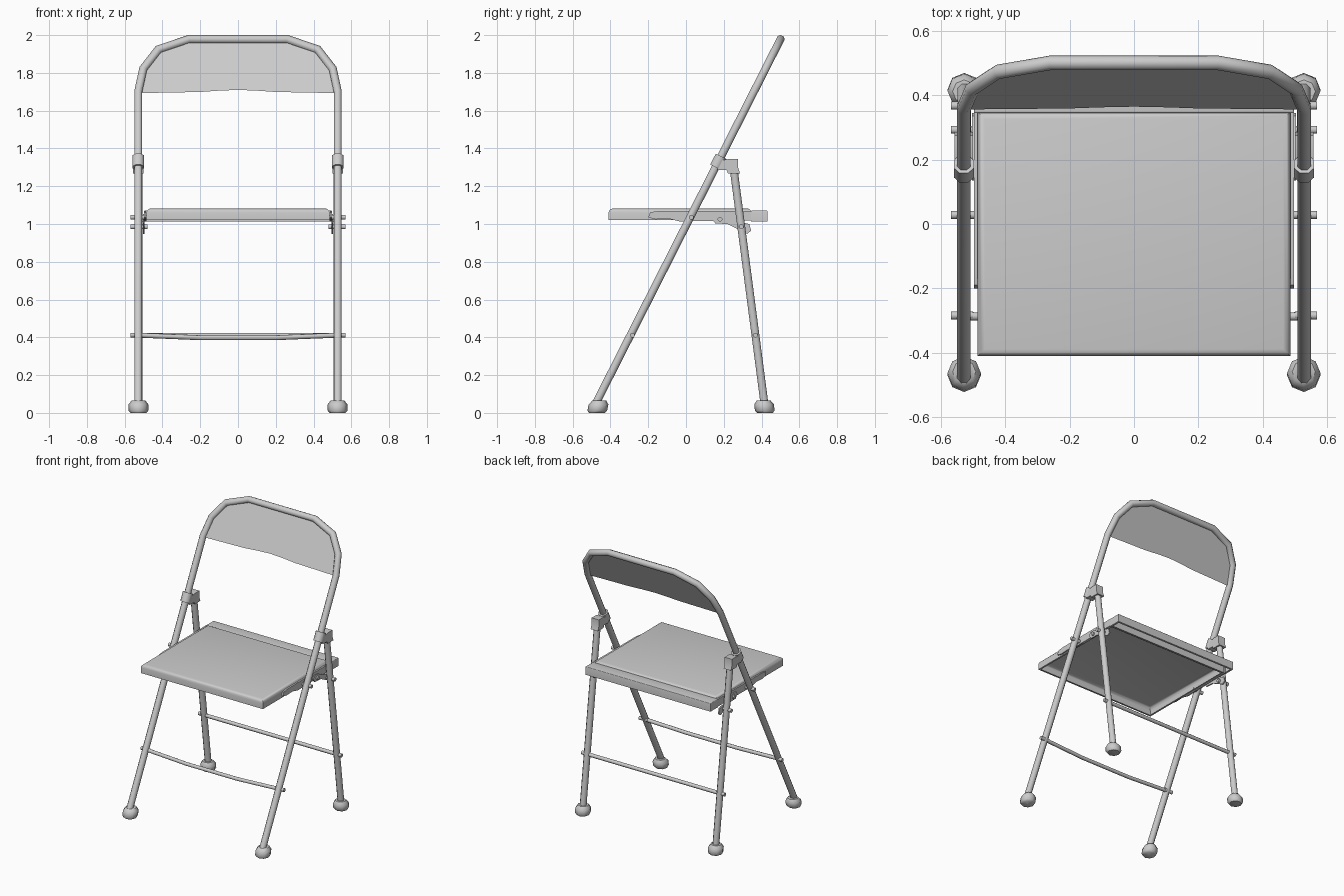
import bpy, bmesh
from math import cos, sin, pi
from mathutils import Matrix, Vector

if "Cube" in bpy.data.objects:
    bpy.data.objects.remove(bpy.data.objects["Cube"])


def front_y(z):  # slanted plane of the front frame
    return 0.022 + 0.507 * (z - 1.035)


def rear_y(z):   # slanted line of the rear legs
    return 0.415 - 0.131 * (z - 0.05)


def finish(name, bm, mirror=False, smooth=True, fix=True):
    if fix:
        bmesh.ops.recalc_face_normals(bm, faces=bm.faces)
    me = bpy.data.meshes.new(name)
    bm.to_mesh(me)
    bm.free()
    ob = bpy.data.objects.new(name, me)
    bpy.context.collection.objects.link(ob)
    if mirror:
        m = ob.modifiers.new("Mirror", 'MIRROR')
        m.use_mirror_merge = False
    if smooth:
        bpy.ops.object.select_all(action='DESELECT')
        ob.select_set(True)
        bpy.context.view_layer.objects.active = ob
        bpy.ops.object.shade_smooth_by_angle(angle=0.87)
    return ob


def sweep(name, pts, r, ref, n=8, mirror=False):
    """Round tube along a planar path with mitred corners; ref = path plane normal."""
    pts = [Vector(p) for p in pts]
    ref = Vector(ref).normalized()
    bm = bmesh.new()
    rings = []
    for i, p in enumerate(pts):
        a = (p - pts[max(i - 1, 0)]).normalized()
        b = (pts[min(i + 1, len(pts) - 1)] - p).normalized()
        t = (a + b).normalized()
        side = t.cross(ref).normalized()
        miter = 1 / max(t.dot(b if b.length else a), 0.5)
        rings.append([bm.verts.new(p + side * (r * miter * cos(2 * pi * (k + .5) / n) )
                                   + ref * (r * sin(2 * pi * (k + .5) / n)))
                      for k in range(n)])
    for A, B in zip(rings, rings[1:]):
        for k in range(n):
            bm.faces.new((A[k], A[(k + 1) % n], B[(k + 1) % n], B[k]))
    bm.faces.new(rings[0])
    bm.faces.new(rings[-1])
    return finish(name, bm, mirror)


def plate(name, x0, x1, prof):
    """Side profile (y, z) extruded along x and mirrored."""
    bm = bmesh.new()
    f = bm.faces.new([bm.verts.new((x0, y, z)) for y, z in prof])
    ext = bmesh.ops.extrude_face_region(bm, geom=[f])
    for v in ext['geom']:
        if isinstance(v, bmesh.types.BMVert):
            v.co.x = x1
    return finish(name, bm, True)


def pan(name, x, y0, y1, z0, z1, bevel, lip):
    """Pressed sheet pan: rounded top, skirt and inward lip, open below."""
    bm = bmesh.new()
    bmesh.ops.create_cube(bm, size=1, matrix=Matrix.Translation((0, (y0 + y1) / 2, (z0 + z1) / 2))
                          @ Matrix.Diagonal((2 * x, y1 - y0, z1 - z0, 1)))
    top = [e for e in bm.edges if all(v.co.z > z1 - 1e-4 for v in e.verts)]
    bmesh.ops.bevel(bm, geom=top, offset=bevel, segments=3, profile=0.5, affect='EDGES')
    bm.normal_update()
    bottom = [f for f in bm.faces if f.normal.z < -0.9]
    bmesh.ops.inset_region(bm, faces=bottom, thickness=lip)
    bmesh.ops.delete(bm, geom=bottom, context='FACES')
    return finish(name, bm, fix=False)


def foot(name, y, lean):
    bm = bmesh.new()
    prof = [(0.042, 0), (0.052, 0.012), (0.052, 0.045), (0.036, 0.066)]
    rings = [[bm.verts.new((0.527 + r * cos(k * pi / 4), y + lean * z + r * sin(k * pi / 4), z))
              for k in range(8)] for r, z in prof]
    for A, B in zip(rings, rings[1:]):
        for k in range(8):
            bm.faces.new((A[k], A[(k + 1) % 8], B[(k + 1) % 8], B[k]))
    bm.faces.new(rings[0])
    bm.faces.new(rings[-1])
    return finish(name, bm, True)


# front legs and backrest hoop in one bent tube
half = [(0.528, 0.03), (0.528, 1.70), (0.502, 1.82), (0.422, 1.923), (0.26, 1.978)]
outline = half + [(-x, z) for x, z in reversed(half)]
sweep("front_frame", [(x, front_y(z), z) for x, z in outline], 0.0225, (0, 1, -0.507))

# backrest sheet with a shallow arch in its lower edge
arch = [(-0.2, 1.699), (-0.1, 1.706), (0, 1.710), (0.1, 1.706), (0.2, 1.699)]
bm = bmesh.new()
bm.faces.new([bm.verts.new((x, front_y(z), z)) for x, z in arch + [(0.52, 1.693)] + half[2:]
              + [(-x, z) for x, z in reversed(half[2:])] + [(-0.52, 1.693)]])
bm.normal_update()
for f in bm.faces:
    if f.normal.y > 0:
        f.normal_flip()
finish("backrest_panel", bm, smooth=False, fix=False)

# rear legs
sweep("rear_leg", [(0.527, rear_y(z), z) for z in (0.03, 1.32)], 0.0225, (1, 0, 0), mirror=True)

# feet
foot("front_foot", -0.472, 0.2)
foot("rear_foot", 0.418, -0.1)

# pivot collars and their brackets
sweep("pivot_collar", [(0.528, front_y(z), z) for z in (1.30, 1.358)], 0.034, (1, 0, 0), mirror=True)
plate("pivot_bracket", 0.499, 0.557,
      [(0.165, 1.285), (0.215, 1.285), (0.222, 1.268), (0.286, 1.268), (0.275, 1.30),
       (0.275, 1.345), (0.23, 1.345), (0.18, 1.335)])

# seat pan, rear bar and side rails
pan("seat", 0.485, -0.41, 0.347, 1.02, 1.082, 0.022, 0.018)
pan("seat_rear_bar", 0.497, 0.345, 0.432, 1.013, 1.072, 0.006, 0.02)
plate("seat_rail", 0.486, 0.497,
      [(-0.2, 1.035), (-0.19, 1.062), (-0.15, 1.068), (0.35, 1.070), (0.35, 1.018), (0.05, 1.015),
       (-0.03, 1.013), (-0.09, 1.028), (-0.16, 1.025)])

# folding links under the seat
plate("folding_link", 0.494, 0.503,
      [(0.135, 1.03), (0.15, 1.052), (0.19, 1.05), (0.25, 1.02), (0.335, 1.0), (0.345, 0.965),
       (0.325, 0.948), (0.27, 0.975), (0.22, 1.0), (0.155, 1.003)])


# rivets through legs, rails and links
def rivet(name, y, z, x0=0.48, x1=0.568, r=0.013):
    sweep(name, [(x0, y, z), (x1, y, z)], r, (0, 0, 1), mirror=True)


rivet("seat_rivet", 0.028, 1.036)
rivet("link_leg_rivet", rear_y(0.985), 0.985)
rivet("link_seat_rivet", 0.18, 1.025, 0.485, 0.513)
rivet("front_bar_rivet", -0.284, 0.412, 0.50)
rivet("rear_bar_rivet", rear_y(0.412), 0.412, 0.50)

# crossbars: the front one bows, the rear one is straight
bow = [(-0.52, 0.411), (-0.2, 0.398), (0.2, 0.398), (0.52, 0.411)]
sweep("front_crossbar", [(x, front_y(z) + 0.008, z) for x, z in bow], 0.013, (0, 1, -0.507))
sweep("rear_crossbar", [(x, rear_y(0.411), 0.411) for x in (-0.52, 0.52)], 0.013, (0, 1, 0))
